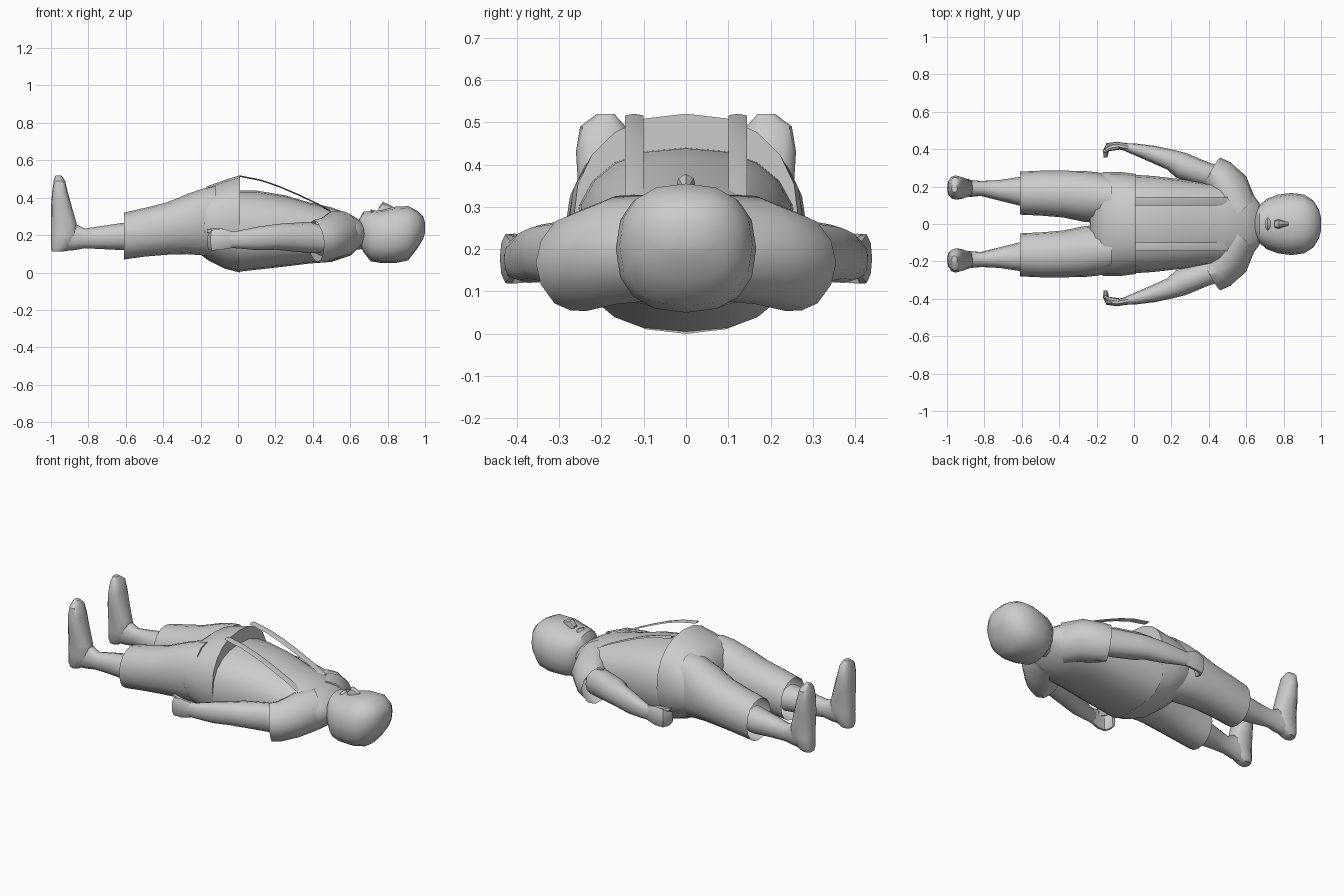
import bpy, bmesh, math
from mathutils import Vector


def loft(name, rings, n=16, e=2.2, caps=(True, True), side=1, angle=40):
    """Skin superellipse rings; each ring = (centre, half-vector u, half-vector v)."""
    bm = bmesh.new()
    loops = []
    for c, u, v in rings:
        loop = []
        for i in range(n):
            t = 2 * math.pi * i / n
            a, b = math.cos(t), math.sin(t)
            a = math.copysign(abs(a) ** (2 / e), a)
            b = math.copysign(abs(b) ** (2 / e), b)
            p = Vector(c) + Vector(u) * a + Vector(v) * b
            loop.append(bm.verts.new((p.x, p.y * side, p.z)))
        loops.append(loop)
    for l0, l1 in zip(loops, loops[1:]):
        for i in range(n):
            j = (i + 1) % n
            bm.faces.new((l0[i], l0[j], l1[j], l1[i]))
    if caps[0]:
        bm.faces.new(loops[0])
    if caps[1]:
        bm.faces.new(loops[-1])
    bmesh.ops.recalc_face_normals(bm, faces=bm.faces[:])
    me = bpy.data.meshes.new(name)
    bm.to_mesh(me)
    bm.free()
    ob = bpy.data.objects.new(name, me)
    bpy.context.collection.objects.link(ob)
    bpy.ops.object.select_all(action='DESELECT')
    ob.select_set(True)
    bpy.context.view_layer.objects.active = ob
    bpy.ops.object.shade_smooth_by_angle(angle=math.radians(angle))
    return ob


def xring(x, y0, y1, z0, z1):
    """Upright ring across x, given by its y and z extents."""
    return ((x, (y0 + y1) / 2, (z0 + z1) / 2), (0, (y1 - y0) / 2, 0), (0, 0, (z1 - z0) / 2))


def zring(z, x0, x1, y0, y1):
    """Level ring across z, given by its x and y extents."""
    return (((x0 + x1) / 2, (y0 + y1) / 2, z), ((x1 - x0) / 2, 0, 0), (0, (y1 - y0) / 2, 0))


# Shirt body
loft("shirt_body", [xring(x, -w, w, a, b) for x, w, a, b in [
    (0.0, .263, .004, .44), (0.1, .257, .015, .438),
    (0.25, .24, .032, .413), (0.38, .22, .048, .375), (0.5, .21, .057, .348),
    (0.6, .185, .09, .312), (0.65, .14, .135, .28), (0.685, .09, .17, .25)]], n=20, e=2.4)

# Neck
loft("neck", [xring(.6, -.085, .085, .12, .28), xring(.72, -.085, .085, .13, .28)], n=12)

# Head with cap of hair
loft("head", [xring(x, -w, w, a, b) for x, w, a, b in [
    (.645, .05, .17, .28), (.67, .10, .11, .325), (.71, .135, .06, .328),
    (.77, .157, .05, .335), (.84, .166, .05, .352), (.91, .157, .065, .355),
    (.96, .125, .13, .33), (.99, .075, .18, .30), (1.0, .035, .21, .265)]], n=16, e=2.4)

# Nose and lips
loft("nose", [xring(.75, -.02, .02, .30, .345), xring(.775, -.025, .025, .30, .378),
              xring(.795, -.018, .018, .30, .37), xring(.825, -.012, .012, .30, .355)], n=8)
loft("lips", [xring(.70, -.025, .025, .30, .325), xring(.715, -.038, .038, .30, .338),
              xring(.735, -.025, .025, .30, .328)], n=8)

# Trouser seat ending in a stiff, wide waistband
loft("trouser_seat", [xring(x, -w, w, a, b) for x, w, a, b in [
    (-.235, .20, .14, .35), (-.205, .26, .10, .425), (-.16, .279, .065, .463),
    (-.07, .278, .02, .495), (.012, .267, 0, .52)]], n=20, e=2.3)

for s, tag in ((1, "left"), (-1, "right")):
    # Trouser leg, open at the hem
    loft("trouser_leg_" + tag, [xring(x, a, b, c, d) for x, a, b, c, d in [
        (-.61, .05, .28, .07, .32), (-.5, .045, .285, .085, .345),
        (-.38, .035, .285, .095, .375), (-.27, .012, .284, .098, .42),
        (-.19, .005, .276, .092, .448), (-.12, .02, .255, .08, .462)]],
        n=16, e=2.15, caps=(False, True), side=s)

    # Shin and ankle
    loft("shin_" + tag, [xring(x, a, b, c, d) for x, a, b, c, d in [
        (-.58, .09, .25, .12, .27), (-.62, .10, .25, .12, .265), (-.72, .125, .235, .125, .25),
        (-.82, .15, .23, .13, .235), (-.87, .145, .235, .12, .26), (-.93, .145, .24, .115, .27)]],
        n=12, side=s)

    # Foot with toes up
    loft("foot_" + tag, [zring(*r) for r in [
        (.112, -.995, -.93, .16, .225), (.135, -1, -.90, .145, .24), (.2, -1, -.85, .14, .245),
        (.27, -1, -.865, .138, .245), (.35, -1, -.888, .13, .255), (.43, -.994, -.91, .13, .26),
        (.49, -.985, -.924, .143, .25), (.52, -.975, -.945, .17, .21)]], n=12, e=2.5, side=s)

    # Flared short sleeve with an angular cuff
    loft("sleeve_" + tag, [
        ((.56, .06, .205), (.09, .07, 0), (0, 0, .125)),
        ((.51, .165, .198), (.09, .09, 0), (-.01, .0, .128)),
        ((.455, .245, .172), (.06, .085, 0), (-.01, .01, .118)),
        ((.415, .272, .168), (.045, .083, 0), (-.01, .0, .113))],
        n=12, e=1.8, caps=(True, False), side=s)

    # Arm from upper arm to wrist
    loft("arm_" + tag, [((x, y, z), (u * .4, u, 0), (0, 0, v)) for x, y, z, u, v in [
        (.44, .25, .18, .06, .075), (.38, .267, .188, .06, .083), (.25, .314, .19, .066, .073),
        (.2, .342, .19, .052, .068), (.1, .375, .182, .042, .062), (0, .402, .176, .028, .047),
        (-.05, .413, .176, .019, .043)]], n=12, side=s)

    # Curled hand and thumb
    loft("hand_" + tag, [
        ((-.03, .409, .176), (.005, .02, 0), (0, 0, .045)),
        ((-.09, .42, .178), (0, .02, 0), (0, 0, .06)),
        ((-.135, .416, .173), (-.012, .016, 0), (0, 0, .057)),
        ((-.15, .39, .165), (-.015, .004, 0), (0, 0, .047)),
        ((-.152, .355, .16), (-.01, 0, 0), (0, 0, .035))], n=10, side=s)
    loft("thumb_" + tag, [
        ((-.08, .415, .205), (0, .018, 0), (0, 0, .03)),
        ((-.13, .405, .22), (0, .015, 0), (0, 0, .017)),
        ((-.165, .385, .222), (0, .009, 0), (0, 0, .01))], n=8, side=s)

    # Brace strap from waistband to chest
    loft("brace_strap_" + tag, [((x, .122, z), (0, .022, 0), (0, 0, .004)) for x, z in [
        (.008, .516), (.12, .494), (.22, .46), (.32, .417), (.43, .365), (.5, .325)]],
        n=4, e=1, side=s, angle=30)
